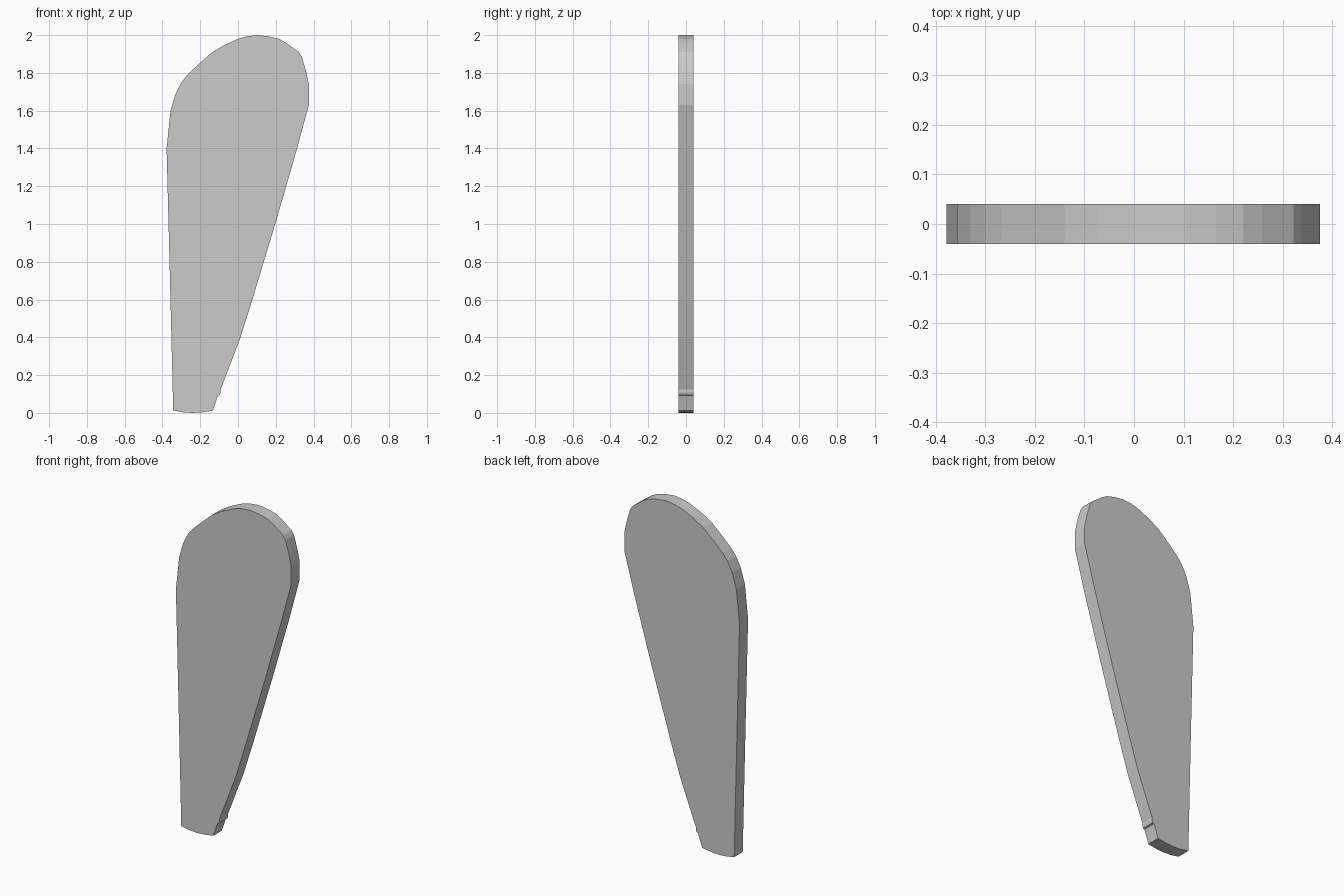
import bpy, bmesh

# Blade outline (x, z), clockwise from the bottom left corner
OUTLINE = [
    (-0.343, 0.013), (-0.36, 0.70), (-0.378, 1.40),
    # rounded tip
    (-0.357, 1.60), (-0.33, 1.69), (-0.30, 1.75), (-0.268, 1.79),
    (-0.21, 1.845), (-0.14, 1.907), (-0.075, 1.946), (0.0, 1.98),
    (0.05, 1.994), (0.105, 2.0), (0.165, 1.993), (0.22, 1.979),
    (0.258, 1.957), (0.322, 1.91), (0.338, 1.885), (0.36, 1.81),
    (0.375, 1.74), (0.375, 1.63),
    # slanted edge
    (0.345, 1.52), (0.313, 1.40), (0.20, 1.01), (0.07, 0.58), (0.01, 0.39),
    # small step near the root
    (-0.082, 0.15), (-0.092, 0.125), (-0.092, 0.108), (-0.097, 0.095),
    (-0.106, 0.092),
    # slightly bowed root
    (-0.133, 0.012), (-0.19, 0.003), (-0.24, 0.0), (-0.29, 0.003),
]
THICKNESS = 0.08

# Flat blade: fill the outline, then extrude it through the thickness
bm = bmesh.new()
verts = [bm.verts.new((x, -THICKNESS / 2, z)) for x, z in OUTLINE]
face = bm.faces.new(verts)
result = bmesh.ops.extrude_face_region(bm, geom=[face], use_keep_orig=True)
back = [g for g in result["geom"] if isinstance(g, bmesh.types.BMVert)]
bmesh.ops.translate(bm, verts=back, vec=(0, THICKNESS, 0))
bmesh.ops.recalc_face_normals(bm, faces=bm.faces[:])

mesh = bpy.data.meshes.new("blade")
bm.to_mesh(mesh)
bm.free()
blade = bpy.data.objects.new("blade", mesh)
bpy.context.collection.objects.link(blade)
